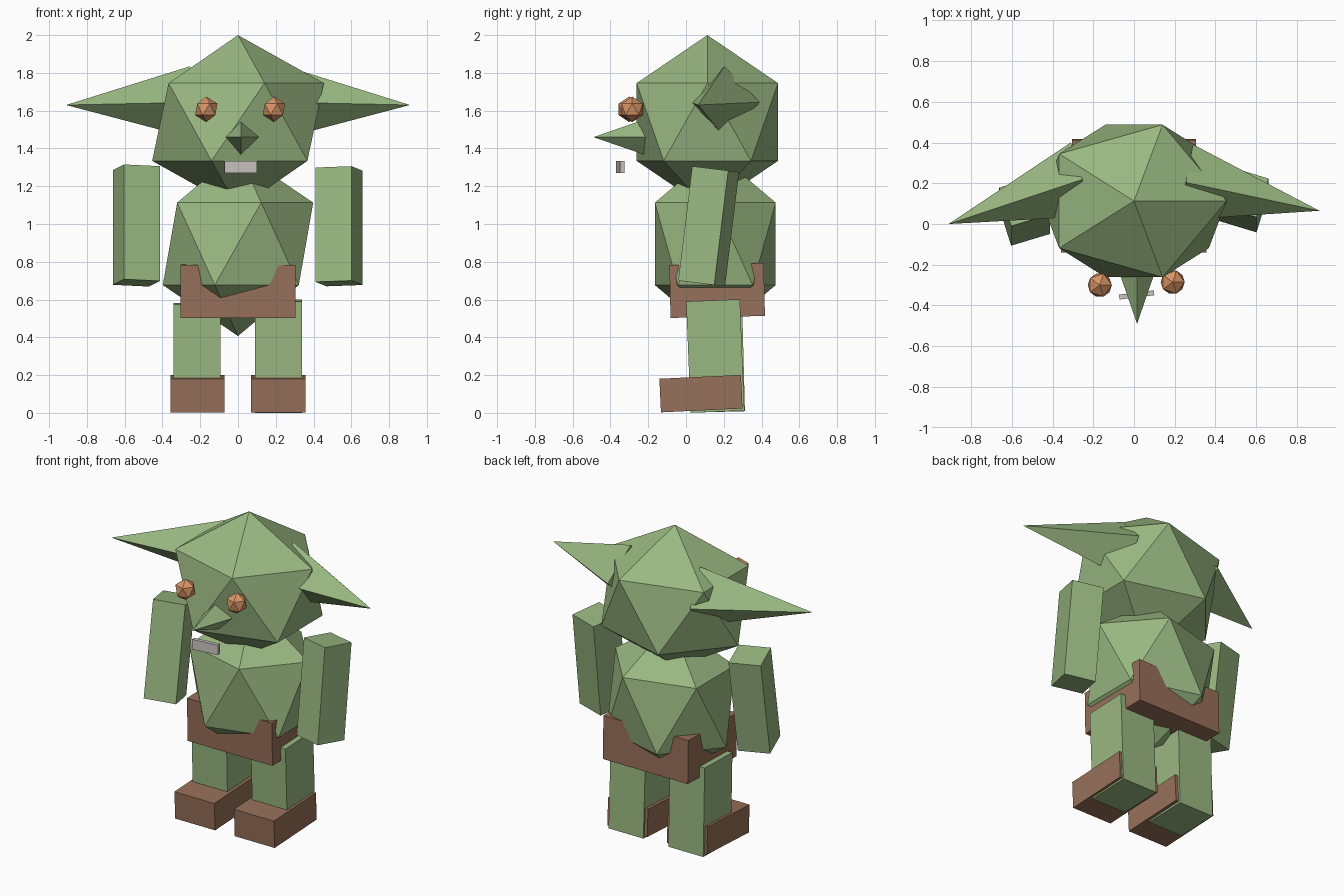
import bpy, bmesh, math
from mathutils import Matrix, Vector

if "Cube" in bpy.data.objects:
    bpy.data.objects.remove(bpy.data.objects["Cube"], do_unlink=True)


def material(name, color):
    mat = bpy.data.materials.new(name)
    mat.use_nodes = True
    mat.diffuse_color = (*color, 1)
    mat.node_tree.nodes["Principled BSDF"].inputs["Base Color"].default_value = (*color, 1)
    return mat


green = material("skin_green", (0.32, 0.48, 0.22))
brown = material("leather_brown", (0.31, 0.16, 0.10))
orange = material("eye_orange", (0.69, 0.30, 0.13))
white = material("tooth_grey", (0.60, 0.56, 0.54))


def finish(name, bm, mat):
    bmesh.ops.recalc_face_normals(bm, faces=bm.faces)
    mesh = bpy.data.meshes.new(name)
    bm.to_mesh(mesh)
    bm.free()
    mesh.materials.append(mat)
    obj = bpy.data.objects.new(name, mesh)
    bpy.context.collection.objects.link(obj)
    return obj


def box(name, center, size, mat, tilt=0, turn=0):
    """Block turned about z, then tilted about x."""
    bm = bmesh.new()
    place = (Matrix.Translation(center)
             @ Matrix.Rotation(math.radians(tilt), 4, "X")
             @ Matrix.Rotation(math.radians(turn), 4, "Z")
             @ Matrix.Diagonal((*size, 1)))
    bmesh.ops.create_cube(bm, size=1, matrix=place)
    return finish(name, bm, mat)


def gem(name, center, radii, mat):
    """Twenty-sided ball."""
    bm = bmesh.new()
    place = Matrix.Translation(center) @ Matrix.Diagonal((*radii, 1))
    bmesh.ops.create_icosphere(bm, subdivisions=1, radius=1, matrix=place)
    return finish(name, bm, mat)


def spike(name, base, tip, radius, mat):
    """Four-sided cone from base to tip, diamond shaped in section."""
    base, tip = Vector(base), Vector(tip)
    axis = tip - base
    turn = axis.to_track_quat("Z", "Y").to_matrix().to_4x4()
    bm = bmesh.new()
    bmesh.ops.create_cone(bm, cap_ends=True, segments=4, radius1=radius, radius2=0,
                          depth=axis.length,
                          matrix=Matrix.Translation((base + tip) / 2) @ turn)
    bmesh.ops.remove_doubles(bm, verts=bm.verts, dist=0.0001)
    return finish(name, bm, mat)


# Head and torso
gem("head", (0, 0.113, 1.54), (0.508, 0.44, 0.46), green)
gem("torso", (0, 0.155, 0.895), (0.445, 0.376, 0.488), green)

# Face
gem("right_eye", (-0.168, -0.30, 1.607), (0.066, 0.066, 0.068), orange)
gem("left_eye", (0.19, -0.285, 1.607), (0.066, 0.066, 0.068), orange)
spike("nose", (0.015, -0.215, 1.46), (0.015, -0.49, 1.46), 0.095, green)
box("teeth", (0.013, -0.348, 1.302), (0.172, 0.024, 0.065), white, turn=7)

# Ears
spike("left_ear", (0.25, 0.205, 1.645), (0.91, 0.065, 1.63), 0.19, green)
spike("right_ear", (-0.25, 0.22, 1.645), (-0.91, 0.0, 1.63), 0.19, green)

# Arms
box("left_arm", (0.535, 0.12, 0.988), (0.2, 0.2, 0.61), green, tilt=-7, turn=-17)
box("right_arm", (-0.537, 0.065, 0.992), (0.2, 0.2, 0.615), green, tilt=-9, turn=17)

# Shorts
box("shorts", (0, 0.165, 0.648), (0.61, 0.5, 0.28), brown, tilt=1.2)

# Legs and shoes
box("left_leg", (0.215, 0.155, 0.301), (0.25, 0.285, 0.59), green, tilt=2.3)
box("right_leg", (-0.217, 0.162, 0.291), (0.25, 0.285, 0.572), green, tilt=1.5)
for side, x in (("left", 0.213), ("right", -0.215)):
    box(side + "_shoe", (x, 0.079, 0.102), (0.287, 0.432, 0.178), brown, tilt=2.7)
